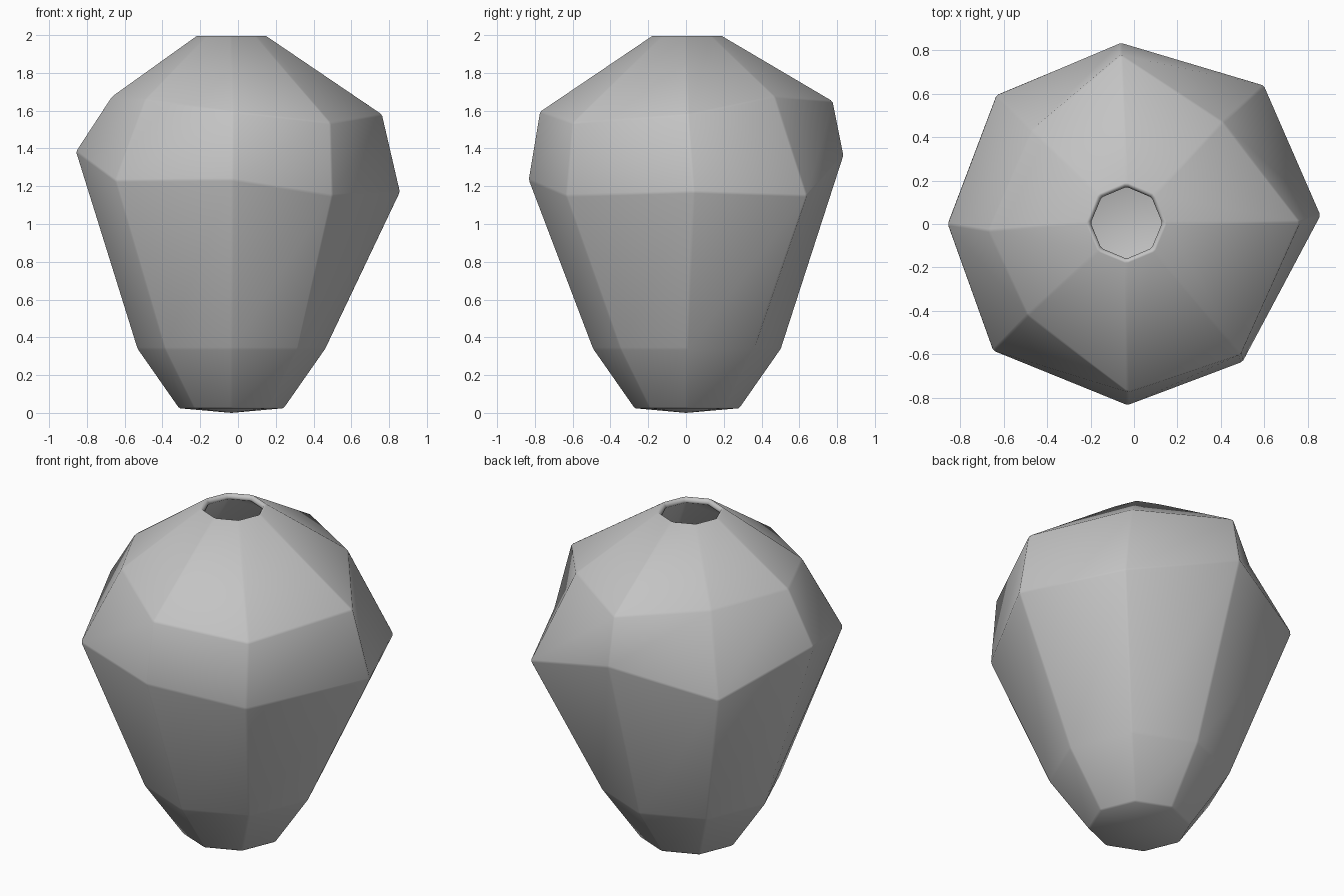
import bpy
import bmesh
from math import cos, sin, pi

default = bpy.data.objects.get("Cube")
if default:
    bpy.data.objects.remove(default, do_unlink=True)

SIDES = 8
AXIS_X = -0.035


def regular_ring(radius, z):
    """Even ring around the jar's axis, starting at +x."""
    steps = [2 * pi * i / SIDES for i in range(SIDES)]
    return [(AXIS_X + radius * cos(a), radius * sin(a) + 0.005, z) for a in steps]


# Uneven hand-shaped rings, counter-clockwise from +x
belly = [(0.86, 0.04, 1.17), (0.6, 0.64, 1.15), (-0.06, 0.835, 1.365), (-0.635, 0.595, 1.22),
         (-0.86, 0, 1.385), (-0.65, -0.585, 1.23), (-0.03, -0.835, 1.235), (0.5, -0.635, 1.15)]
shoulder = [(0.765, 0.01, 1.58), (0.41, 0.47, 1.675), (-0.06, 0.78, 1.65), (-0.47, 0.43, 1.665),
            (-0.67, -0.03, 1.675), (-0.49, -0.42, 1.66), (-0.03, -0.775, 1.595), (0.49, -0.6, 1.535)]
rings = [regular_ring(0.28, 0.025), regular_ring(0.5, 0.34),
         belly, shoulder, regular_ring(0.18, 2)]

# Jar wall: quads between neighbouring rings, open at the mouth
bm = bmesh.new()
loops = [[bm.verts.new(p) for p in ring] for ring in rings]
for low, high in zip(loops, loops[1:]):
    for i in range(SIDES):
        j = (i + 1) % SIDES
        bm.faces.new((low[i], low[j], high[j], high[i]))

# Shallow pointed base
tip = bm.verts.new((AXIS_X, 0, 0))
for i in range(SIDES):
    bm.faces.new((loops[0][(i + 1) % SIDES], loops[0][i], tip))

mesh = bpy.data.meshes.new("jar_body")
bm.to_mesh(mesh)
bm.free()
jar = bpy.data.objects.new("jar_body", mesh)
bpy.context.collection.objects.link(jar)

# Wall thickness and slightly softened edges
wall = jar.modifiers.new("wall", 'SOLIDIFY')
wall.thickness = 0.035
wall.offset = -1
soft = jar.modifiers.new("soft_edges", 'BEVEL')
soft.width = 0.008
soft.segments = 1
soft.limit_method = 'ANGLE'
soft.angle_limit = pi / 18
mesh.shade_smooth()

# Plain grey clay
clay = bpy.data.materials.new("grey_clay")
clay.use_nodes = True
colour = (0.55, 0.55, 0.55, 1)
clay.diffuse_color = colour
clay.node_tree.nodes["Principled BSDF"].inputs["Base Color"].default_value = colour
mesh.materials.append(clay)
